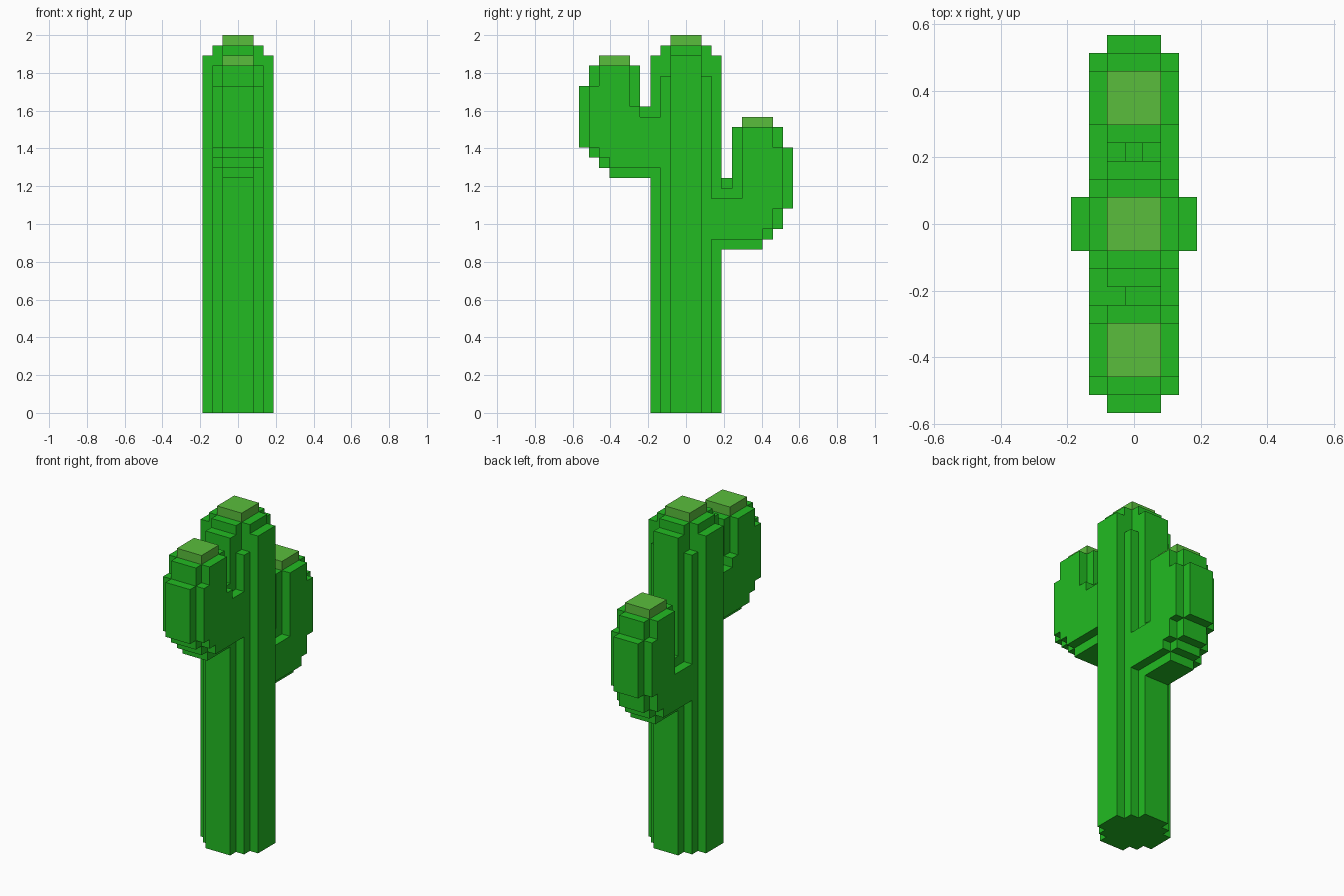
import bpy, bmesh, math
from mathutils import Vector

cube = bpy.data.objects.get("Cube")
if cube:
    bpy.data.objects.remove(cube, do_unlink=True)

UNIT = 2 / 37  # one block of the grid
cells = {}     # grid cell -> part name


def material(name, color):
    mat = bpy.data.materials.new(name)
    mat.use_nodes = True
    mat.diffuse_color = (*color, 1)
    mat.node_tree.nodes["Principled BSDF"].inputs["Base Color"].default_value = (*color, 1)
    return mat


green = material("cactus_green", (0.016, 0.497, 0.016))
light = material("tip_light_green", (0.102, 0.515, 0.045))


def fill(part, xs, ys, bottom, top, side=1):
    """Fill cells; xs and ys are inclusive ranges, side mirrors y."""
    for x in range(xs[0], xs[1] + 1):
        for y in range(ys[0], ys[1] + 1):
            for z in range(bottom, top):
                cells.setdefault((x, y * side, z), part)


# Trunk: ribbed column with stepped top
fill("trunk", (-2, 2), (-2, 2), 0, 33)
for a, top in ((3, 35), (2, 36)):
    fill("trunk", (-a, a), (-1, 1), 0, top)
    fill("trunk", (-1, 1), (-a, a), 0, top)
fill("trunk_tip", (-1, 1), (-1, 1), 36, 37)


def arm(part, side, base, height, low, floor, step, notch):
    """Bent arm: wide core plus a narrower rib running round the outside."""
    top = base + height

    def wide(y0, y1, b, t):
        fill(part, (-2, 2), (y0, y1), base + b, base + t, side)

    def rib(y0, y1, b, t):
        fill(part, (-1, 1), (y0, y1), base + b, base + t, side)

    wide(3, 5, 1, floor)
    wide(5, 5, 1, step)
    wide(6, 7, 1, height)
    wide(8, 8, 2, height)
    wide(9, 9, low, height - 2)
    rib(3, 4, 0, floor)
    rib(5, 7, 0, height)
    rib(8, 8, 1, height)
    rib(9, 9, 2, height)
    rib(10, 10, low, height - 2)
    # Uneven floor of the elbow
    for x, t in zip((-1, 0, 1), notch):
        fill(part, (x, x), (4, 4), base, base + t, side)
    fill(part + "_tip", (-1, 1), (6, 8), top, top + 1, side)


arm("front_arm", -1, 23, 11, 3, 6, 7, (6, 7, 7))
arm("back_arm", 1, 16, 12, 4, 5, 5, (6, 7, 6))


def skin(part, mat):
    """Make an object from the exposed cell sides of one part."""
    bm = bmesh.new()
    for cell, owner in cells.items():
        if owner != part:
            continue
        c = Vector(cell) + Vector((0, 0, 0.5))
        for axis in range(3):
            for s in (-1, 1):
                n = Vector((0, 0, 0))
                n[axis] = s
                if tuple(int(v) for v in Vector(cell) + n) in cells:
                    continue
                u = Vector((0, 0, 0))
                u[(axis + 1) % 3] = 0.5
                w = n.cross(u)
                m = c + n * 0.5
                corners = (m - u - w, m + u - w, m + u + w, m - u + w)
                bm.faces.new([bm.verts.new(p * UNIT) for p in corners])
    bmesh.ops.remove_doubles(bm, verts=bm.verts[:], dist=UNIT / 100)
    bmesh.ops.dissolve_limit(bm, angle_limit=math.radians(1),
                             verts=bm.verts[:], edges=bm.edges[:])
    mesh = bpy.data.meshes.new(part)
    bm.to_mesh(mesh)
    bm.free()
    mesh.materials.append(mat)
    bpy.context.collection.objects.link(bpy.data.objects.new(part, mesh))


for part in ("trunk", "front_arm", "back_arm"):
    skin(part, green)
    skin(part + "_tip", light)
